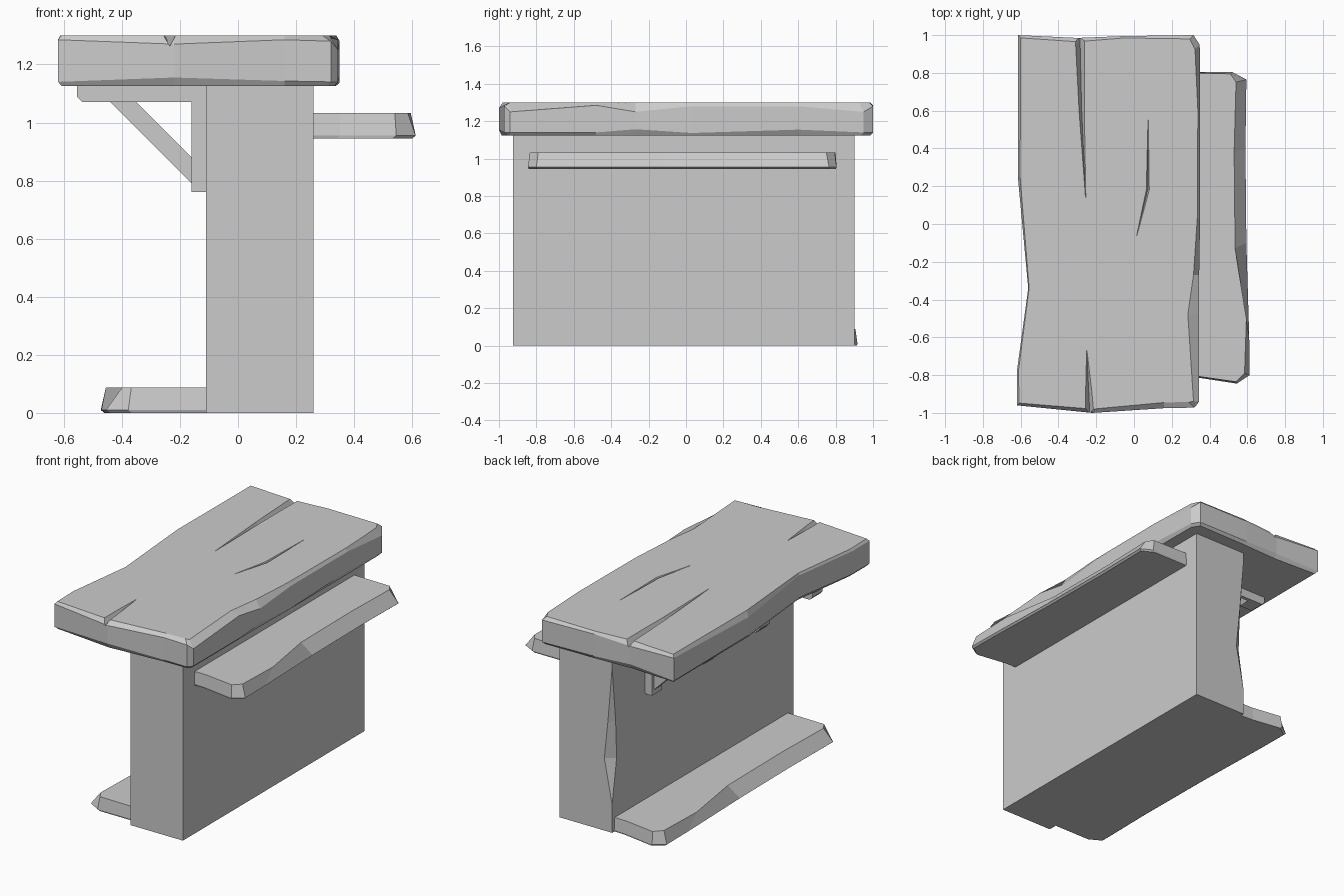
import bpy, bmesh


def loft(name, rings):
    """Closed solid through rings with equal point counts, capped at both ends."""
    bm = bmesh.new()
    vs = [[bm.verts.new(p) for p in r] for r in rings]
    n = len(rings[0])
    for a, b in zip(vs, vs[1:]):
        for i in range(n):
            j = (i + 1) % n
            bm.faces.new((a[i], a[j], b[j], b[i]))
    bm.faces.new(vs[0][::-1])
    bm.faces.new(vs[-1])
    bmesh.ops.remove_doubles(bm, verts=bm.verts, dist=0.0005)
    bmesh.ops.recalc_face_normals(bm, faces=bm.faces)
    me = bpy.data.meshes.new(name)
    bm.to_mesh(me)
    bm.free()
    ob = bpy.data.objects.new(name, me)
    bpy.context.collection.objects.link(ob)
    return ob


def prism_y(name, profile, y0, y1):
    """Extrude an (x, z) profile along y."""
    return loft(name, [[(x, y, z) for x, z in profile] for y in (y0, y1)])


# Body: a tall block whose back left edge is chipped (z, chip in x, chip in y)
chips = [(0, 0, 0), (0.18, 0, 0), (0.46, 0.055, 0.045),
         (0.70, 0.03, 0.035), (1.05, 0, 0), (1.14, 0, 0)]
loft("body", [[(0.26, -0.925, z), (0.26, 0.90, z), (-0.11 + cx, 0.90, z),
               (-0.11, 0.90 - cy, z), (-0.11, -0.925, z)] for z, cx, cy in chips])

# Counter top: outline of (x, y, top inset, top drop, bottom rise)
outline = [
    (-0.62, -0.96, 0.012, 0.015, 0.015), (-0.22, -1.0, 0.02, 0.03, 0.03),
    (0.16, -0.975, 0.03, 0.015, 0.018), (0.32, -0.972, 0.03, 0.02, 0.015),
    (0.345, -0.94, 0.03, 0.05, 0.015), (0.345, -0.48, 0.06, 0.015, 0.015),
    (0.345, -0.27, 0.03, 0.05, 0.032), (0.35, 0.03, 0.015, 0.02, 0.012),
    (0.35, 0.60, 0.012, 0.02, 0.03), (0.348, 0.95, 0.025, 0.05, 0.015),
    (0.315, 1.0, 0.02, 0.02, 0.015), (-0.05, 0.995, 0.01, 0.015, 0.02),
    (-0.30, 0.985, 0.02, 0.03, 0.03), (-0.615, 1.0, 0.015, 0.015, 0.015),
    (-0.615, 0.25, 0.012, 0.04, 0.02), (-0.56, -0.34, 0.005, 0.015, 0.02),
    (-0.62, -0.78, 0.008, 0.015, 0.015)]


def inset(x, y, d):
    cx = -0.135
    if abs(x - cx) > 0.4:
        x += d if x < cx else -d
    if abs(y) > 0.94:
        y += d if y < 0 else -d
    return x, y


top = loft("counter_top", [
    [(*inset(x, y, 0.014), 1.125) for x, y, i, t, b in outline],
    [(x, y, 1.125 + b) for x, y, i, t, b in outline],
    [(x, y, 1.30 - t) for x, y, i, t, b in outline],
    [(*inset(x, y, i), 1.30) for x, y, i, t, b in outline]])

# Cracks cut in the counter top: path of (x, y, half width, depth)
cracks = {
    "back_crack": [(-0.288, 1.05, 0.026, 0.04), (-0.285, 0.95, 0.024, 0.04),
                   (-0.277, 0.60, 0.014, 0.03), (-0.256, 0.14, 0.001, 0.002)],
    "middle_crack": [(0.075, 0.55, 0.001, 0.002), (0.073, 0.18, 0.008, 0.02),
                     (0.015, -0.06, 0.001, 0.002)],
    "front_crack": [(-0.232, -1.05, 0.024, 0.04), (-0.24, -0.88, 0.016, 0.03),
                    (-0.25, -0.67, 0.001, 0.002)]}
for name, path in cracks.items():
    cutter = loft(name + "_cutter", [[(x - w, y, 1.32), (x - w, y, 1.30), (x, y, 1.30 - d),
                                      (x + w, y, 1.30), (x + w, y, 1.32)]
                                     for x, y, w, d in path])
    cutter.hide_render = True
    cutter.hide_viewport = True
    mod = top.modifiers.new(name, "BOOLEAN")
    mod.operation = "DIFFERENCE"
    mod.solver = "EXACT"
    mod.object = cutter

# Shelf and foot plank: the same worn board, the second turned half round
low = [(0.25, -0.81), (0.35, -0.815), (0.545, -0.845), (0.612, -0.80), (0.61, -0.6),
       (0.595, -0.1), (0.59, 0.4), (0.595, 0.765), (0.52, 0.805), (0.25, 0.805)]
high = [(0.25, -0.805), (0.35, -0.808), (0.54, -0.835), (0.585, -0.79), (0.595, -0.5),
        (0.535, -0.13), (0.53, 0.38), (0.54, 0.75), (0.51, 0.795), (0.25, 0.80)]
bevel = [(x - 0.012, y * 0.995) for x, y in low]
loft("shelf", [[(x, y, 0.945) for x, y in bevel], [(x, y, 0.955) for x, y in low],
               [(x, y, 1.032) for x, y in high]])
loft("foot_plank", [[(-0.11 - (x - 0.26) * 1.03, -y * 1.085, z) for x, y in ring]
                    for ring, z in ((bevel, 0.0), (low, 0.01), (high, 0.088))])

# Three brackets carrying the overhang
for k, y in enumerate((0.52, 0.0, -0.53), 1):
    prism_y(f"bracket_arm_{k}", [(-0.535, 1.07), (-0.16, 1.07), (-0.16, 1.135),
                                 (-0.555, 1.135), (-0.555, 1.09)], y - 0.05, y + 0.05)
    prism_y(f"bracket_post_{k}", [(-0.16, 0.76), (-0.105, 0.76), (-0.105, 1.135),
                                  (-0.16, 1.135)], y - 0.05, y + 0.05)
    prism_y(f"bracket_brace_{k}", [(-0.45, 1.08), (-0.15, 0.78), (-0.15, 0.87),
                                   (-0.36, 1.08)], y - 0.03, y + 0.03)
